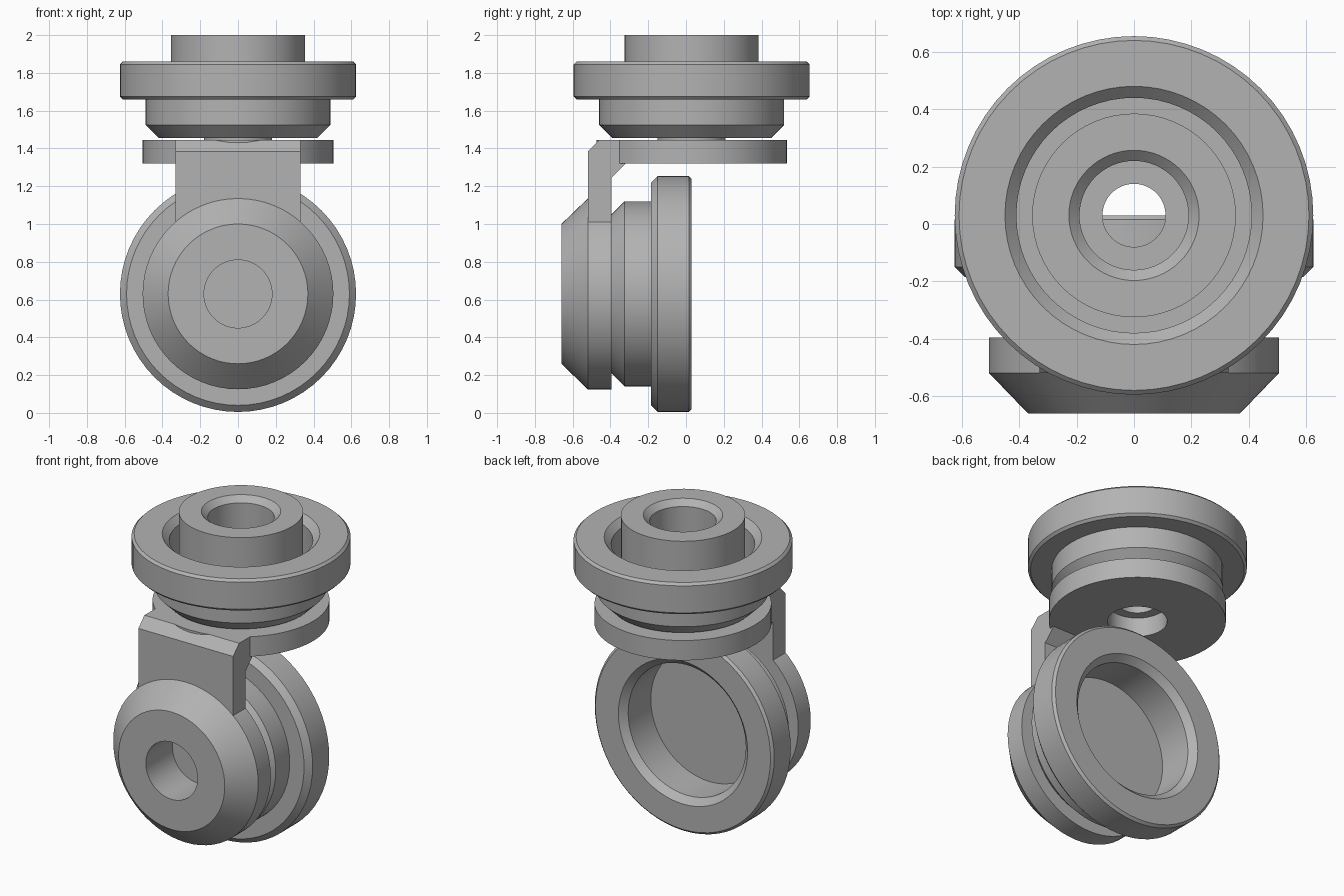
import bpy, bmesh, math
from mathutils import Matrix

cube = bpy.data.objects.get("Cube")
if cube:
    bpy.data.objects.remove(cube, do_unlink=True)

grey = bpy.data.materials.new("plain_grey")
grey.use_nodes = True
GREY = (0.45, 0.45, 0.45, 1)
grey.diffuse_color = GREY
grey.node_tree.nodes["Principled BSDF"].inputs["Base Color"].default_value = GREY

SIDES = 64
AXIS_Y = 0.03      # upright swivel axis
AXLE_Z = 0.63      # height of the lower wheel axle


def finish(name, bm):
    bmesh.ops.remove_doubles(bm, verts=bm.verts, dist=1e-5)
    bmesh.ops.recalc_face_normals(bm, faces=bm.faces)
    mesh = bpy.data.meshes.new(name)
    bm.to_mesh(mesh)
    bm.free()
    mesh.materials.append(grey)
    obj = bpy.data.objects.new(name, mesh)
    bpy.context.collection.objects.link(obj)
    bpy.ops.object.select_all(action='DESELECT')
    obj.select_set(True)
    bpy.context.view_layer.objects.active = obj
    bpy.ops.object.shade_smooth_by_angle(angle=math.radians(25))
    return obj


def lathe(name, profile, origin, along_y=False):
    """Spin a closed (radius, height) outline into a solid."""
    bm = bmesh.new()
    verts = [bm.verts.new((r, 0, h)) for r, h in profile]
    edges = [bm.edges.new((v, verts[i - 1])) for i, v in enumerate(verts)
             if profile[i][0] + profile[i - 1][0] > 0]
    bmesh.ops.spin(bm, geom=verts + edges, cent=(0, 0, 0), axis=(0, 0, 1),
                   angle=math.tau, steps=SIDES, use_merge=True)
    place = Matrix.Translation(origin)
    if along_y:
        place = place @ Matrix.Rotation(-math.pi / 2, 4, 'X')
    bm.transform(place)
    return finish(name, bm)


# Wheel outlines share the chamfered body and the recessed back
body = [(0.42, 0), (0.49, 0.07), (0.49, 0.205)]
recess = [(0.45, 0.405), (0.41, 0.365), (0.41, 0.16)]

# Upper wheel with a raised central hub and a stepped bore
lathe("upper_wheel",
      [(0.11, 0)] + body
      + [(0.61, 0.205), (0.625, 0.22), (0.625, 0.39), (0.61, 0.405)] + recess
      + [(0.355, 0.16), (0.355, 0.545), (0.227, 0.545), (0.19, 0.51),
         (0.19, 0.16), (0.11, 0.16)],
      (0, AXIS_Y, 1.455))

# Thin spacer between the upper wheel and the bracket plate
lathe("spacer", [(0.11, 0), (0.18, 0), (0.18, 0.02), (0.11, 0.02)],
      (0, AXIS_Y, 1.44))

# Lower wheel with an open back and a closed floor
lathe("lower_wheel",
      [(0, 0)] + body[:2]
      + [(0.49, 0.21), (0.59, 0.21), (0.625, 0.245), (0.625, 0.41),
         (0.61, 0.425), (0.45, 0.425), (0.41, 0.385), (0.41, 0.16), (0, 0.16)],
      (0, -0.395, AXLE_Z), along_y=True)

# Round bracket plate under the upper wheel
lathe("bracket_plate",
      [(0.17, 0), (0.505, 0), (0.505, 0.125), (0.17, 0.125)],
      (0, AXIS_Y, 1.32))

# Chamfered axle cap in front of the lower wheel
lathe("axle_cap",
      [(0.18, 0), (0.37, 0), (0.505, 0.14), (0.505, 0.265), (0.18, 0.265)],
      (0, -0.66, AXLE_Z), along_y=True)

# Bent arm joining cap and plate
side = [(-0.52, 0.95), (-0.52, 1.385), (-0.46, 1.445), (-0.32, 1.445),
        (-0.32, 1.32), (-0.395, 1.245), (-0.395, 0.95)]
bm = bmesh.new()
face = bm.faces.new([bm.verts.new((-0.33, y, z)) for y, z in side])
new = bmesh.ops.extrude_face_region(bm, geom=[face])["geom"]
bmesh.ops.translate(bm, vec=(0.66, 0, 0),
                    verts=[g for g in new if isinstance(g, bmesh.types.BMVert)])
finish("bracket_arm", bm)
